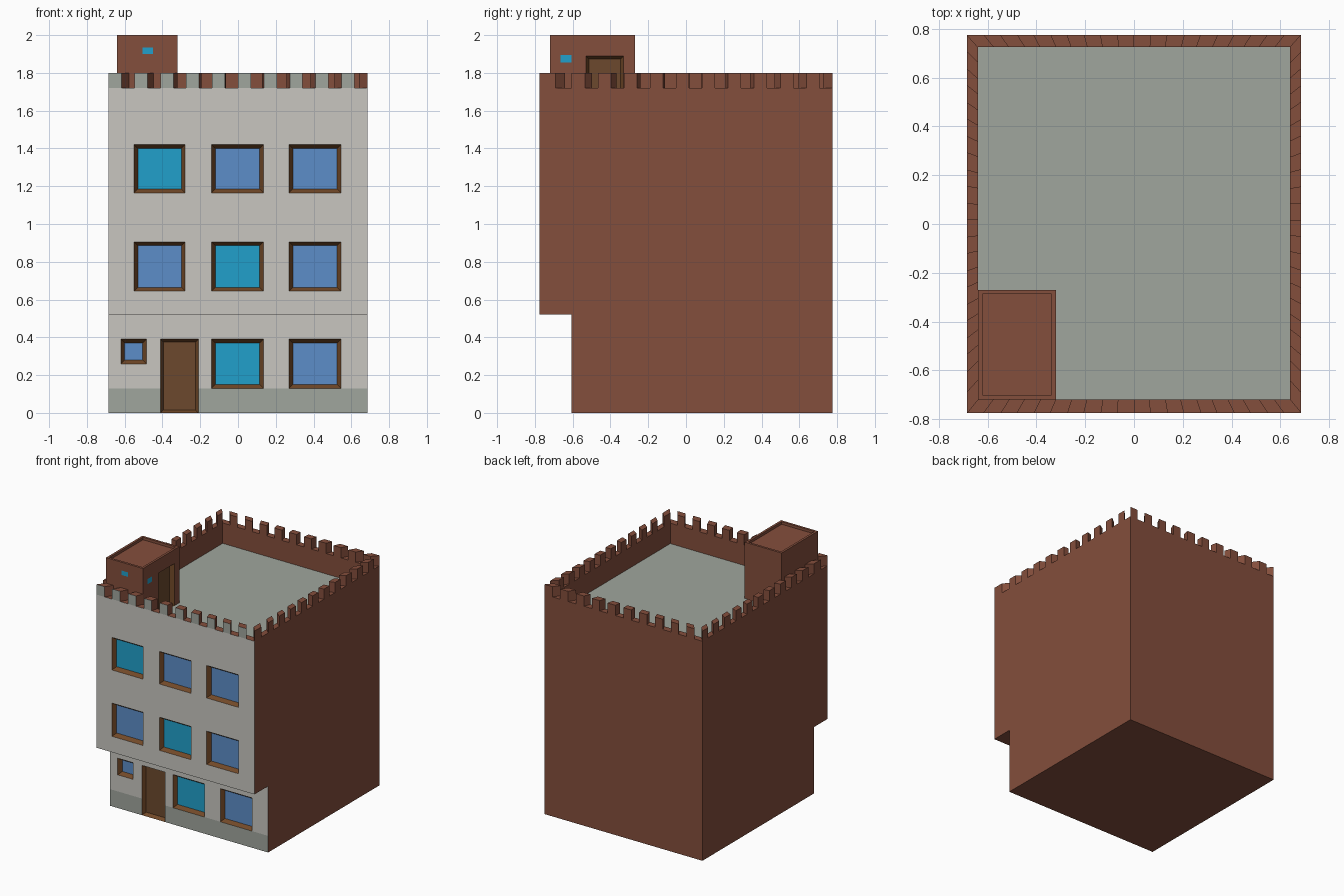
import bpy, bmesh
from mathutils import Vector

cube = bpy.data.objects.get("Cube")
if cube:
    bpy.data.objects.remove(cube, do_unlink=True)


def material(name, rgb):
    lin = [((c / 255 + 0.055) / 1.055) ** 2.4 for c in rgb] + [1]
    m = bpy.data.materials.new(name)
    m.use_nodes = True
    m.diffuse_color = lin
    m.node_tree.nodes["Principled BSDF"].inputs["Base Color"].default_value = lin
    return m


PLASTER, BRICK, STONE, FRAME, DOOR, BLUE, TEAL = range(7)
MATS = [material("pale_plaster", (200, 198, 192)), material("red_brick", (132, 78, 60)),
        material("grey_stone", (160, 166, 157)), material("frame_wood", (114, 73, 40)),
        material("door_wood", (108, 73, 45)), material("blue_glass", (92, 141, 200)),
        material("teal_glass", (33, 160, 203))]

# Main dimensions
X, Y = 0.685, 0.775              # outer half sizes
IX, IY0, IY1 = 0.64, -0.72, 0.725  # inside of the parapet
YL, ZO = -0.605, 0.52            # lower front wall, overhang height
ZR, ZP, ZT = 1.56, 1.72, 1.80    # roof, parapet, merlon tops


class Part:
    """Collects faces, each turned towards a given outward direction."""

    def __init__(self, name):
        self.name, self.bm = name, bmesh.new()

    def face(self, pts, out, mat):
        f = self.bm.faces.new([self.bm.verts.new(p) for p in pts])
        f.normal_update()
        if f.normal.dot(Vector(out)) < 0:
            f.normal_flip()
        f.material_index = mat

    def finish(self):
        bmesh.ops.remove_doubles(self.bm, verts=self.bm.verts, dist=0.0002)
        used = sorted({f.material_index for f in self.bm.faces})
        for f in self.bm.faces:
            f.material_index = used.index(f.material_index)
        mesh = bpy.data.meshes.new(self.name)
        self.bm.to_mesh(mesh)
        self.bm.free()
        for i in used:
            mesh.materials.append(MATS[i])
        bpy.context.collection.objects.link(bpy.data.objects.new(self.name, mesh))


def front_plane(y):
    return lambda u, v, d=0: Vector((u, y + d, v))


def side_plane(x):
    return lambda u, v, d=0: Vector((x - d, u, v))


def rect(place, u0, u1, v0, v1, d=0):
    return [place(u0, v0, d), place(u1, v0, d), place(u1, v1, d), place(u0, v1, d)]


def opening(name, place, box, inset, depth, pane):
    """Splayed wooden reveal around a recessed pane."""
    u0, u1, v0, v1 = box
    inner = (u0 + inset, u1 - inset, v0 + inset, v1 - inset)
    out = place(0, 0, 0) - place(0, 0, 1)
    p = Part(name)
    a, b = rect(place, *box), rect(place, *inner, depth)
    for i in range(4):
        j = (i + 1) % 4
        p.face([a[i], a[j], b[j], b[i]], out, FRAME)
    p.face(b, out, pane)
    p.finish()


def facade(part, place, bounds, openings, mat, plinth=None):
    """Wall divided on the opening edges, with the openings left out."""
    u0, u1, v0, v1 = bounds
    us = sorted({u0, u1, *[u for o in openings for u in o[:2]]})
    vs = sorted({v0, v1, *[v for o in openings for v in o[2:]], *([plinth] if plinth else [])})
    out = place(0, 0, 0) - place(0, 0, 1)
    for a, b in zip(us, us[1:]):
        for c, d in zip(vs, vs[1:]):
            mu, mv = (a + b) / 2, (c + d) / 2
            if not any(o[0] < mu < o[1] and o[2] < mv < o[3] for o in openings):
                part.face(rect(place, a, b, c, d), out, STONE if plinth and mv < plinth else mat)


# Brick shell: side profile, back, base and overhang underside
shell = Part("brick_shell")
profile = [(YL, 0), (Y, 0), (Y, ZP), (-Y, ZP), (-Y, ZO), (YL, ZO)]
for s in (-1, 1):
    shell.face([(s * X, y, z) for y, z in profile], (s, 0, 0), BRICK)
for (i, j), out in (((0, 1), (0, 0, -1)), ((1, 2), (0, 1, 0)), ((4, 5), (0, 0, -1))):
    (ya, za), (yb, zb) = profile[i], profile[j]
    shell.face([(-X, ya, za), (X, ya, za), (X, yb, zb), (-X, yb, zb)], out, BRICK)
shell.finish()

# Front walls with windows and door
cols = [(-0.55, -0.28), (-0.14, 0.135), (0.27, 0.545)]
rows = [(0.13, 0.39), (0.645, 0.905), (1.165, 1.42)]
upper, lower = front_plane(-Y), front_plane(YL)
holes = {0: [], 1: []}
for r, (v0, v1) in enumerate(rows):
    for c, (u0, u1) in enumerate(cols):
        if r == 0 and c == 0:
            continue
        teal = (r, c) in ((0, 1), (1, 1), (2, 0))
        box = (u0, u1, v0, v1)
        holes[min(r, 1)].append(box)
        opening(f"window_floor{r}_{c}", upper if r else lower, box, 0.02, 0.03,
                TEAL if teal else BLUE)
small, door = (-0.62, -0.485, 0.26, 0.39), (-0.41, -0.21, 0, 0.39)
opening("small_window", lower, small, 0.02, 0.03, BLUE)
opening("front_door", lower, door, 0.016, 0.03, DOOR)
walls = Part("front_walls")
facade(walls, lower, (-X, X, 0, ZO), holes[0] + [small, door], PLASTER, plinth=0.13)
facade(walls, upper, (-X, X, ZO, ZP), holes[1], PLASTER)
walls.finish()

# Roof terrace and inside of the parapet
roof = Part("roof_terrace")
ring = [(-IX, IY0), (IX, IY0), (IX, IY1), (-IX, IY1)]
roof.face([(x, y, ZR) for x, y in ring], (0, 0, 1), STONE)
for i in range(4):
    (xa, ya), (xb, yb) = ring[i], ring[(i + 1) % 4]
    roof.face([(xa, ya, ZR), (xb, yb, ZR), (xb, yb, ZP), (xa, ya, ZP)],
              (-(xa + xb), -(ya + yb), 0), BRICK)
roof.finish()


# Battlements: splayed merlons alternating with gaps around the rim
def to_inner(x, y):
    return x * IX / X, IY0 + (y + Y) / (2 * Y) * (IY1 - IY0)


def steps(a, b, n):
    return [a + (b - a) * i / n for i in range(n + 1)]


across = steps(-X, X, 20)
along = steps(-Y, YL, 2) + steps(YL, Y, 20)[1:]
sides = [([(x, -Y) for x in across], STONE), ([(X, y) for y in along], BRICK),
         ([(x, Y) for x in across[::-1]], BRICK), ([(-X, y) for y in along[::-1]], BRICK)]
rim = Part("battlements")
for pts, outer_mat in sides:
    (xa, ya), (xb, yb) = pts[0], pts[-1]
    out = Vector((yb - ya, xa - xb, 0)).normalized()
    way = Vector((xb - xa, yb - ya, 0)).normalized()
    for k, (p, q) in enumerate(zip(pts, pts[1:])):
        foot = [p, q, to_inner(*q), to_inner(*p)]
        merlon = k % 2 == 0
        rim.face([(*c, ZT if merlon else ZP) for c in foot], (0, 0, 1), BRICK)
        if merlon:
            for i, (n, m) in enumerate(((out, outer_mat), (way, BRICK), (-out, BRICK), (-way, BRICK))):
                a, b = foot[i], foot[(i + 1) % 4]
                rim.face([(*a, ZP), (*b, ZP), (*b, ZT), (*a, ZT)], n, m)
rim.finish()

# Stair house on the roof with a sunken top
x0, x1, y0, y1, top = -IX, -0.32, IY0, -0.27, 2.0
house = Part("stair_house")
front, side = front_plane(y0), side_plane(x1)
pane_f, pane_s = (-0.505, -0.45, 1.90, 1.935), (-0.665, -0.605, 1.855, 1.895)
roof_door = (-0.53, -0.33, ZR, 1.89)
facade(house, front, (x0, x1, ZR, top), [pane_f], BRICK)
facade(house, side, (y0, y1, ZR, top), [pane_s, roof_door], BRICK)
house.face(rect(front, *pane_f), (0, -1, 0), TEAL)
house.face(rect(side, *pane_s), (1, 0, 0), TEAL)
house.face(rect(front_plane(y1), x0, x1, ZR, top), (0, 1, 0), BRICK)
house.face(rect(side_plane(x0), y0, y1, ZR, top), (-1, 0, 0), BRICK)
rim_w, sunk = 0.018, 0.02
edge = [(x0, y0), (x1, y0), (x1, y1), (x0, y1)]
lip = [(x0 + rim_w, y0 + rim_w), (x1 - rim_w, y0 + rim_w),
       (x1 - rim_w, y1 - rim_w), (x0 + rim_w, y1 - rim_w)]
mid = Vector(((x0 + x1) / 2, (y0 + y1) / 2, top))
for i in range(4):
    j = (i + 1) % 4
    house.face([(*edge[i], top), (*edge[j], top), (*lip[j], top), (*lip[i], top)], (0, 0, 1), BRICK)
    a, b = Vector((*lip[i], top)), Vector((*lip[j], top))
    down = Vector((0, 0, sunk))
    house.face([a, b, b - down, a - down], mid - (a + b) / 2, BRICK)
house.face([(*c, top - sunk) for c in lip], (0, 0, 1), BRICK)
house.finish()
opening("roof_door", side, roof_door, 0.016, 0.03, DOOR)
